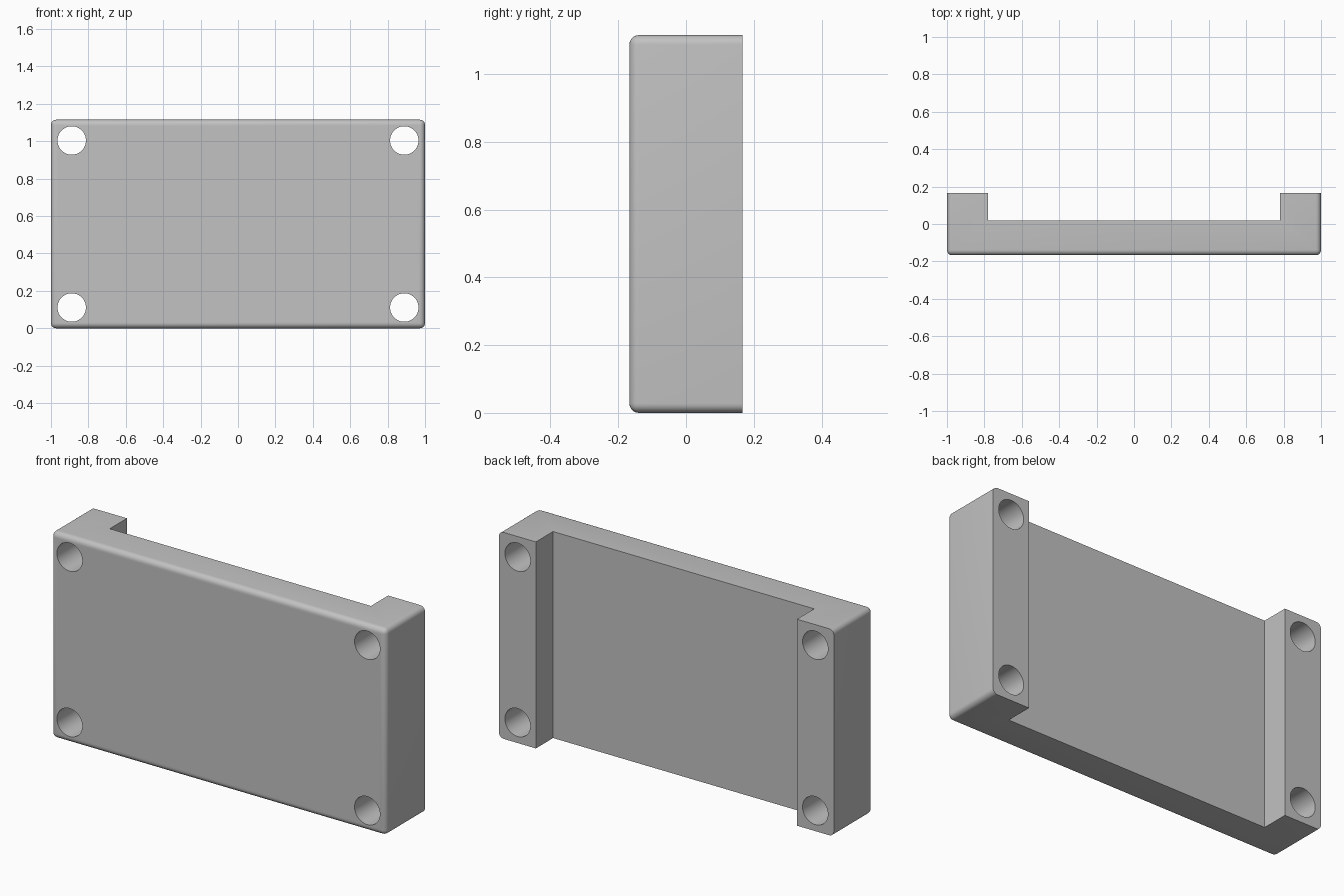
import bpy, bmesh, math
from mathutils import Matrix

cube = bpy.data.objects.get("Cube")
if cube:
    bpy.data.objects.remove(cube, do_unlink=True)

W, D, H = 1.0, 0.167, 1.115          # half width, half depth, height
RAIL_X, RECESS_Y = 0.78, 0.02        # inner side of rails, back of the plate
ROUND, HOLE_R, INSET = 0.028, 0.076, 0.111

# Material
grey = bpy.data.materials.new("grey")
grey.use_nodes = True
colour = (0.54, 0.54, 0.54, 1)
grey.diffuse_color = colour
grey.node_tree.nodes["Principled BSDF"].inputs["Base Color"].default_value = colour


def make_object(name, bm):
    bmesh.ops.recalc_face_normals(bm, faces=bm.faces)
    mesh = bpy.data.meshes.new(name)
    bm.to_mesh(mesh)
    bm.free()
    mesh.materials.append(grey)
    obj = bpy.data.objects.new(name, mesh)
    bpy.context.collection.objects.link(obj)
    return obj


# Plate with two side rails: a channel profile extruded upwards
half = [(W, -D), (W, D), (RAIL_X, D), (RAIL_X, RECESS_Y)]
profile = half + [(-x, y) for x, y in reversed(half)]
bm = bmesh.new()
base = bm.faces.new([bm.verts.new((x, y, 0)) for x, y in profile])
top = bmesh.ops.extrude_face_region(bm, geom=[base])["geom"]
bmesh.ops.translate(bm, vec=(0, 0, H),
                    verts=[v for v in top if isinstance(v, bmesh.types.BMVert)])


# Round the front outline and the four outer corners
def is_rounded(edge):
    a, b = (v.co for v in edge.verts)
    front = max(a.y, b.y) < -D + 0.001
    corner = min(abs(a.x), abs(b.x)) > W - 0.001 and abs(a.z - b.z) < 0.001
    return front or corner


bmesh.ops.bevel(bm, geom=[e for e in bm.edges if is_rounded(e)], offset=ROUND,
                offset_type='OFFSET', segments=6, profile=0.5,
                affect='EDGES', clamp_overlap=True)
bracket = make_object("mounting_plate", bm)

# Screw holes through the rails
bm = bmesh.new()
for x in (INSET - W, W - INSET):
    for z in (INSET, H - INSET):
        place = Matrix.Translation((x, 0, z)) @ Matrix.Rotation(math.pi / 2, 4, 'X')
        bmesh.ops.create_cone(bm, cap_ends=True, segments=48, radius1=HOLE_R,
                              radius2=HOLE_R, depth=1, matrix=place)
cutter = make_object("hole_cutter", bm)

cut = bracket.modifiers.new("screw_holes", 'BOOLEAN')
cut.operation = 'DIFFERENCE'
cut.solver = 'EXACT'
cut.object = cutter
bpy.ops.object.select_all(action='DESELECT')
bpy.context.view_layer.objects.active = bracket
bracket.select_set(True)
bpy.ops.object.modifier_apply(modifier=cut.name)
bpy.data.objects.remove(cutter, do_unlink=True)
bpy.ops.object.shade_smooth_by_angle(angle=math.radians(30))
